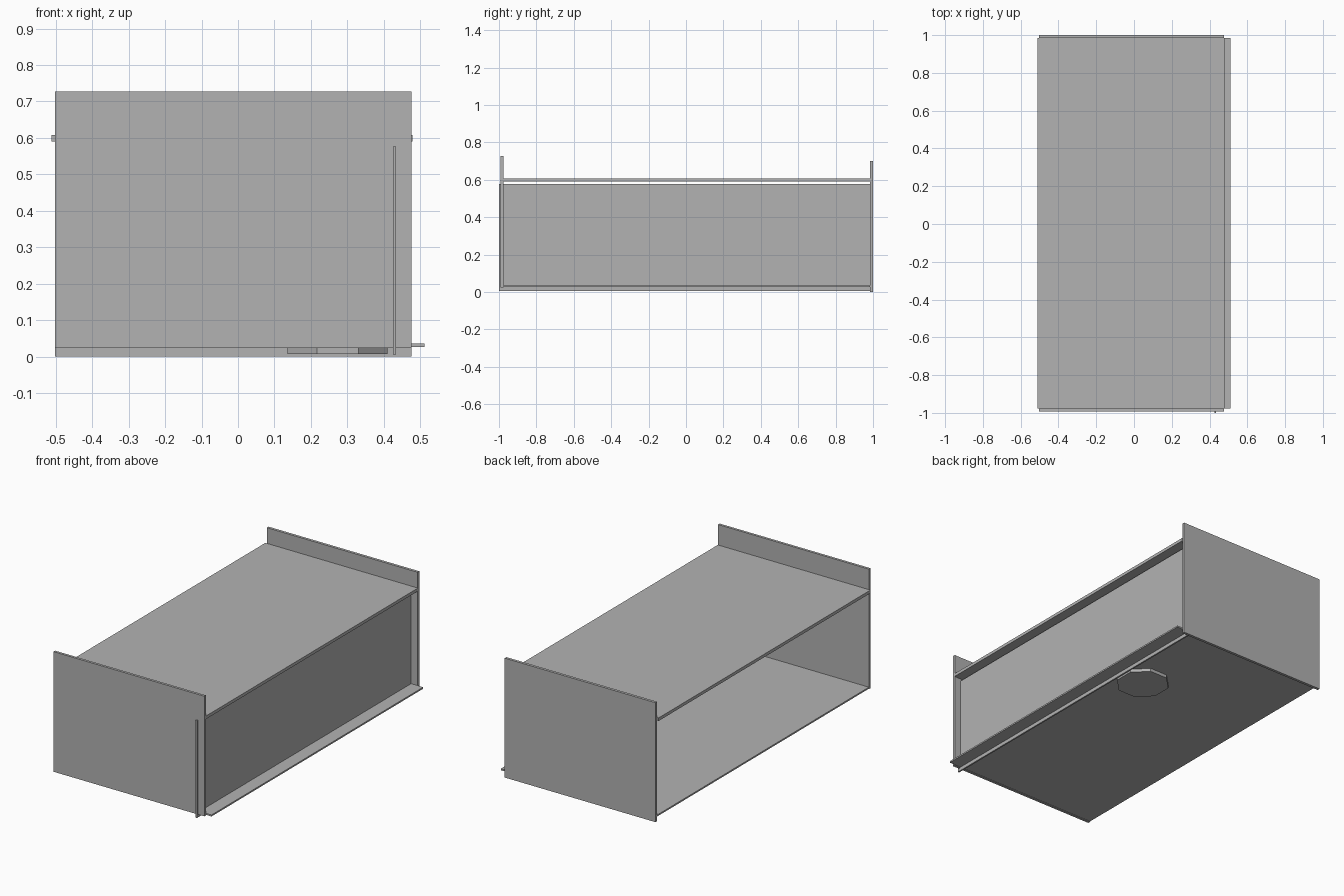
import bpy
import math

default_cube = bpy.data.objects.get("Cube")
if default_cube:
    bpy.data.objects.remove(default_cube, do_unlink=True)

# One plain grey finish
grey = bpy.data.materials.new("board_grey")
grey.use_nodes = True
colour = (0.448, 0.448, 0.448, 1)
grey.diffuse_color = colour
grey.node_tree.nodes["Principled BSDF"].inputs["Base Color"].default_value = colour


def board(name, x, y, z):
    """Flat board spanning the given (low, high) ranges."""
    bpy.ops.mesh.primitive_cube_add(size=1)
    ob = bpy.context.object
    ob.name = name
    spans = (x, y, z)
    ob.location = [(low + high) / 2 for low, high in spans]
    ob.scale = [high - low for low, high in spans]
    bpy.ops.object.transform_apply(location=False, rotation=False, scale=True)
    ob.data.materials.append(grey)
    return ob


END_WIDTH = (-0.502, 0.476)
BETWEEN_ENDS = (-0.977, 0.984)

# End boards
board("front_board", END_WIDTH, (-0.992, -0.977), (0.024, 0.728))
board("back_board", END_WIDTH, (0.984, 1.0), (0.0, 0.70))

# Top, and a floor that sticks out as a lip on the left
board("top_board", (-0.512, 0.478), BETWEEN_ENDS, (0.59, 0.608))
board("floor_board", (-0.502, 0.512), BETWEEN_ENDS, (0.027, 0.036))

# Upright side panel, cutting through the floor and past the front
board("side_panel", (0.425, 0.434), (-1.0, 0.984), (0.006, 0.577))

# Eight-sided disc under the floor, flat sides square to the axes
apothem, low, high = 0.1375, 0.008, 0.027
bpy.ops.mesh.primitive_cylinder_add(
    vertices=8, radius=apothem / math.cos(math.pi / 8), depth=high - low,
    location=(0.273, 0.40, (low + high) / 2), rotation=(0, 0, math.pi / 8))
disc = bpy.context.object
disc.name = "underside_disc"
disc.data.materials.append(grey)
